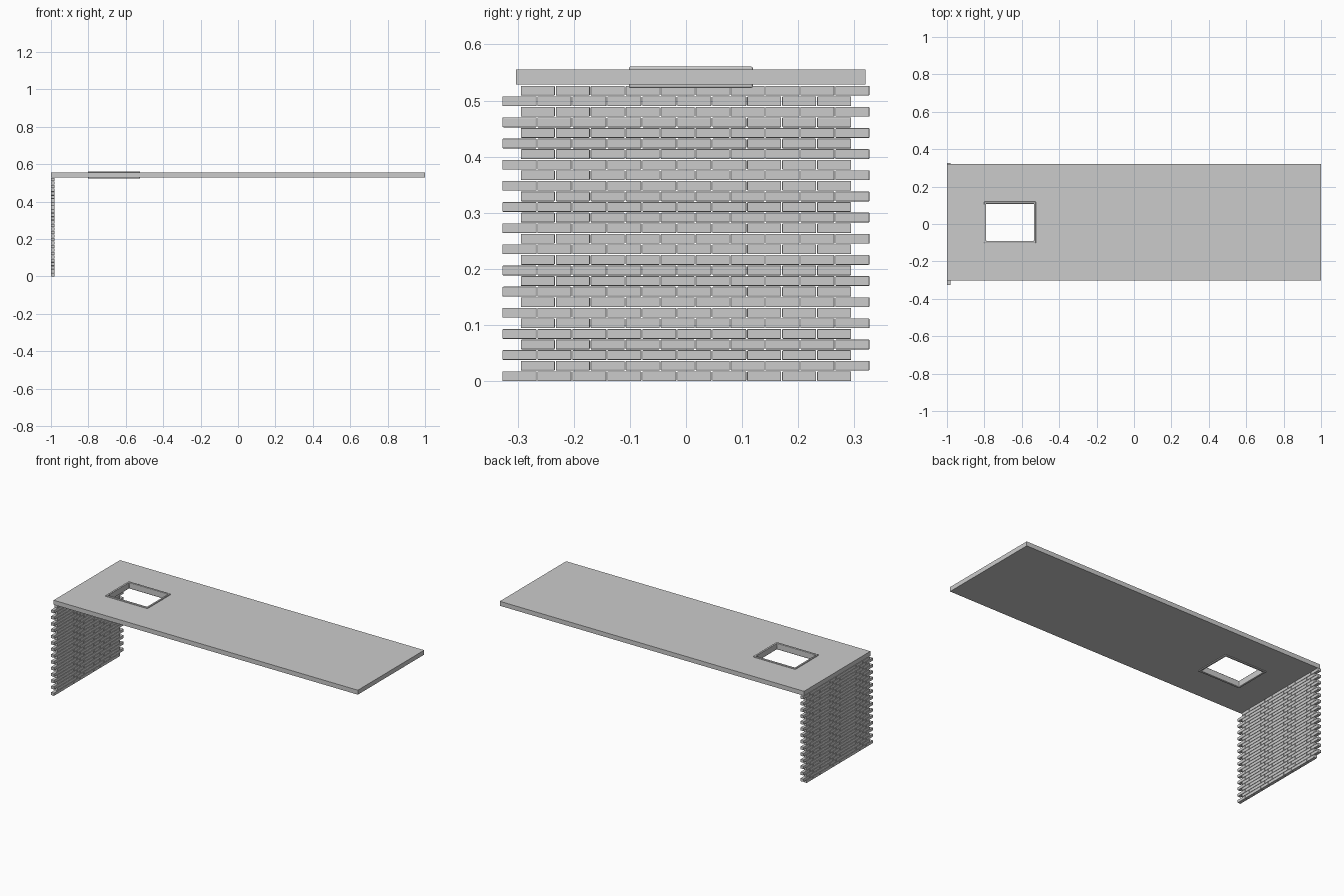
import bpy, bmesh
from mathutils import Matrix, Vector

if "Cube" in bpy.data.objects:
    bpy.data.objects.remove(bpy.data.objects["Cube"])


def finish(name, bm, bevel=0.0, segments=2):
    bmesh.ops.recalc_face_normals(bm, faces=bm.faces)
    mesh = bpy.data.meshes.new(name)
    bm.to_mesh(mesh)
    bm.free()
    obj = bpy.data.objects.new(name, mesh)
    bpy.context.collection.objects.link(obj)
    if bevel:
        mod = obj.modifiers.new("rounded_edges", 'BEVEL')
        mod.width = bevel
        mod.segments = segments
        mod.limit_method = 'ANGLE'
    return obj


def rect_ring(name, outer, inner, z0, z1, bevel=0.0, segments=2):
    """Flat rectangular plate with a rectangular hole; rects are x0, x1, y0, y1."""
    bm = bmesh.new()

    def loop(r, z):
        return [bm.verts.new((x, y, z)) for x, y in
                ((r[0], r[2]), (r[1], r[2]), (r[1], r[3]), (r[0], r[3]))]

    loops = [loop(outer, z0), loop(outer, z1), loop(inner, z1), loop(inner, z0)]
    for k in range(4):
        a, b = loops[k], loops[(k + 1) % 4]
        for i in range(4):
            j = (i + 1) % 4
            bm.faces.new((a[i], a[j], b[j], b[i]))
    return finish(name, bm, bevel, segments)


# Brick wall in running bond
ROWS, COLS = 28, 10
PITCH_Y, PITCH_Z = 0.0623, 0.01885
SIZE = Vector((0.019, 0.0606, 0.0174))
bm = bmesh.new()
for row in range(ROWS):
    y_start = -0.327 + (row % 2) * 0.0326
    for col in range(COLS):
        centre = Vector((-1, y_start + col * PITCH_Y, row * PITCH_Z)) + SIZE / 2
        bmesh.ops.create_cube(
            bm, size=1, matrix=Matrix.Translation(centre) @ Matrix.Diagonal((*SIZE, 1)))
finish("brick_wall", bm, 0.0014)

# Roof slab with an opening
rect_ring("roof_slab", (-1, 1, -0.303, 0.32), (-0.797, -0.529, -0.097, 0.114),
          0.5285, 0.555)

# Rounded frame lining the opening
frame = rect_ring("opening_frame", (-0.802, -0.524, -0.102, 0.119),
                  (-0.791, -0.535, -0.09, 0.108), 0.5225, 0.5605, 0.003, 3)
bpy.context.view_layer.objects.active = frame
frame.select_set(True)
bpy.ops.object.shade_smooth_by_angle()
